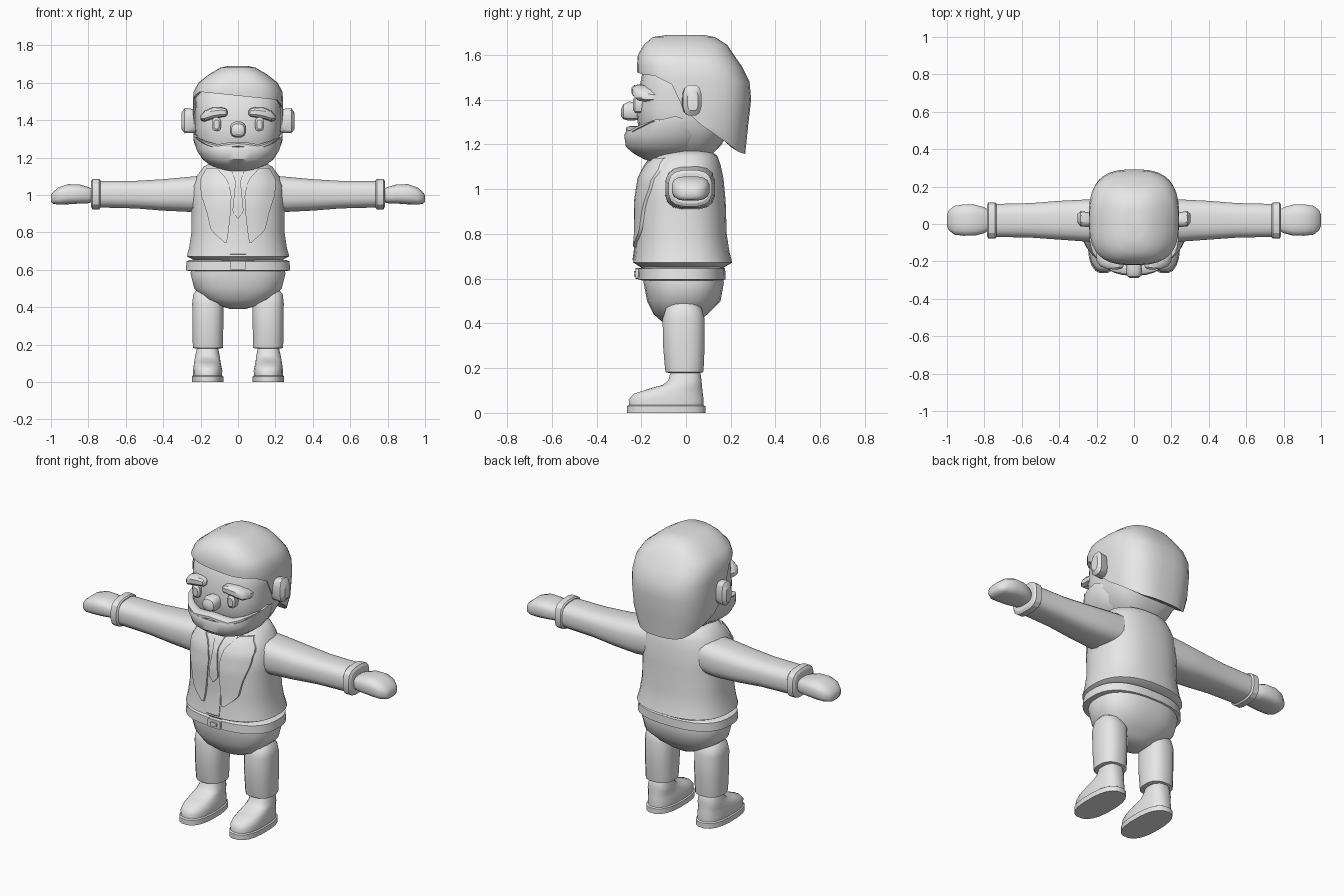
import bpy, bmesh, math

grey = bpy.data.materials.new("plain_grey")
grey.diffuse_color = (0.8, 0.8, 0.8, 1)


def finish(name, bm, angle=35):
    bmesh.ops.remove_doubles(bm, verts=bm.verts, dist=0.0005)
    bmesh.ops.recalc_face_normals(bm, faces=bm.faces)
    me = bpy.data.meshes.new(name)
    bm.to_mesh(me)
    bm.free()
    me.materials.append(grey)
    ob = bpy.data.objects.new(name, me)
    bpy.context.collection.objects.link(ob)
    bpy.ops.object.select_all(action='DESELECT')
    ob.select_set(True)
    bpy.context.view_layer.objects.active = ob
    bpy.ops.object.shade_smooth_by_angle(angle=math.radians(angle))
    return ob


def unit(i, n, p):
    a = 2 * math.pi * (i + 0.5) / n
    f = lambda v: math.copysign(abs(v) ** (2 / p), v)
    return f(math.cos(a)), f(math.sin(a))


def skin(bm, rings, cap=True):
    n = len(rings[0])
    vs = [[bm.verts.new(c) for c in r] for r in rings]
    for a, b in zip(vs, vs[1:]):
        for i in range(n):
            j = (i + 1) % n
            bm.faces.new((a[i], a[j], b[j], b[i]))
    if cap:
        bm.faces.new(vs[0])
        bm.faces.new(vs[-1])


def loft(name, secs, axis='z', n=16, p=2.5, side=1, angle=35):
    """Sections (t, a0, a1, b0, b1): bounds of a rounded ring at t on the axis."""
    rings = []
    for t, a0, a1, b0, b1 in secs:
        ring = []
        for i in range(n):
            u, v = unit(i, n, p)
            a, b = (a0 + a1 + u * (a1 - a0)) / 2, (b0 + b1 + v * (b1 - b0)) / 2
            x, y, z = {'z': (a, b, t), 'x': (t, a, b), 'y': (a, t, b)}[axis]
            ring.append((x * side, y, z))
        rings.append(ring)
    bm = bmesh.new()
    skin(bm, rings)
    return finish(name, bm, angle)


def sym(prof):
    return [(z, -x, x, f, b) for z, x, f, b in prof]


def lookup(prof, z):
    if z <= prof[0][0]:
        return prof[0][1:]
    for a, b in zip(prof, prof[1:]):
        if z <= b[0]:
            k = (z - a[0]) / (b[0] - a[0])
            return [q + k * (r - q) for q, r in zip(a[1:], b[1:])]
    return prof[-1][1:]


def line(pts, t):
    return lookup(pts, t)[0]


# Jacket and trousers: height, half width, front, back
JACKET = [(.65, .235, -.20, .17), (.672, .275, -.237, .208), (.72, .262, -.23, .195),
          (.80, .25, -.222, .183), (.95, .248, -.22, .178), (1.05, .245, -.205, .168),
          (1.11, .215, -.175, .155), (1.15, .185, -.14, .14), (1.17, .15, -.11, .11)]
loft("jacket", sym(JACKET), n=32, p=2.4)
loft("hips", sym([(.39, .04, -.06, .03), (.41, .11, -.11, .06), (.44, .175, -.145, .095),
                  (.50, .235, -.175, .155), (.58, .255, -.19, .17), (.67, .235, -.19, .165)]), n=28)
loft("belt", sym([(.593, .262, -.2, .165), (.597, .28, -.215, .177), (.645, .276, -.213, .176),
                  (.652, .258, -.195, .165)]), n=32)


def plate(name, y0, y1, x, z0, z1):
    loft(name, [(y0, -x, x, z0, z1), (y1, -x, x, z0, z1)], 'y', 8, 8)


plate("buckle", -.225, -.19, .042, .598, .648)
plate("buckle_pin", -.232, -.19, .02, .61, .634)


def jacket_front(x, z):
    hw, f, b = lookup(JACKET, z)
    r = max(0, 1 - (abs(x) / hw) ** 2.4) ** (1 / 2.4)
    return (f + b) / 2 - r * (b - f) / 2


def panel(name, rows, off, side=1):
    """Cloth plate hugging the jacket front; rows are (z, x0, x1)."""
    bm = bmesh.new()
    grid = []
    for k in range(17):
        z = rows[0][0] + (rows[-1][0] - rows[0][0]) * k / 16
        x0, x1 = lookup(rows, z)
        xs = [x0 + (x1 - x0) * i / 4 for i in range(5)]
        layers = [[bm.verts.new((x * side, jacket_front(x, z) - o, z)) for x in xs]
                  for o in (off, -.015)]
        grid.append(layers[0] + layers[1][::-1])
    for a, b in zip(grid, grid[1:]):
        for i in range(10):
            j = (i + 1) % 10
            bm.faces.new((a[i], a[j], b[j], b[i]))
    bm.faces.new(grid[0])
    bm.faces.new(grid[-1])
    finish(name, bm)


# Shirt front, tie, lapels
panel("shirt_front", [(.655, -.042, .042), (.9, -.042, .042), (1.14, -.1, .1)], .004)
panel("tie", [(.875, -.003, .003), (.91, -.03, .03), (1.07, -.014, .014), (1.13, -.035, .035)], .012)
for s, nm in ((-1, "left"), (1, "right")):
    panel("lapel_" + nm, [(.745, .06, .072), (.81, .05, .145), (.9, .04, .165),
                          (1.0, .035, .197), (1.08, .055, .205), (1.14, .11, .17)], .013, s)

# Limbs, ears and face details, mirrored
for s, nm in ((-1, "left"), (1, "right")):
    loft("sleeve_" + nm, [(.12, -.09, .13, .92, 1.11), (.26, -.095, .132, .908, 1.098),
                          (.40, -.085, .125, .915, 1.085), (.55, -.074, .113, .927, 1.076),
                          (.75, -.07, .108, .932, 1.076)], 'x', 16, 2.9, s)
    loft("cuff_" + nm, [(.735, -.07, .108, .93, 1.08), (.742, -.08, .117, .922, 1.087),
                        (.778, -.08, .117, .922, 1.087), (.786, -.066, .104, .936, 1.073)],
         'x', 16, 2.9, s, 25)
    loft("hand_" + nm, [(.77, -.03, .07, .965, 1.03), (.80, -.05, .09, .955, 1.043),
                        (.85, -.063, .104, .953, 1.057), (.91, -.064, .106, .949, 1.058),
                        (.96, -.058, .098, .948, 1.04), (.99, -.035, .075, .952, 1.015),
                        (1.0, -.01, .05, .965, .998)], 'x', 16, 3, s, 50)
    loft("trouser_leg_" + nm, [(.178, .095, .225, -.075, .06), (.182, .08, .242, -.092, .078),
                               (.195, .08, .243, -.095, .08), (.30, .077, .245, -.104, .085),
                               (.42, .077, .246, -.106, .085), (.47, .085, .24, -.09, .07),
                               (.505, .115, .21, -.05, .03)], n=16, p=2.5, side=s)
    loft("shoe_" + nm, [(.025, .085, .24, -.255, .08), (.06, .083, .242, -.258, .08),
                        (.085, .088, .238, -.235, .077), (.107, .093, .235, -.17, .074),
                        (.125, .095, .232, -.105, .072), (.145, .098, .228, -.08, .07),
                        (.18, .105, .22, -.07, .065), (.20, .11, .215, -.06, .05)],
         n=20, p=2.5, side=s, angle=45)
    loft("sole_" + nm, [(0, .078, .248, -.265, .088), (.03, .078, .248, -.265, .088),
                        (.035, .085, .242, -.258, .08)], n=20, p=2.5, side=s)
    loft("ear_" + nm, [(.20, .0, .05, 1.35, 1.44), (.235, -.018, .062, 1.33, 1.46),
                       (.285, -.014, .07, 1.328, 1.467), (.302, .006, .055, 1.35, 1.44)],
         'x', 12, 3, s)
    loft("eye_" + nm, [(-.17, .09, .14, 1.34, 1.415), (-.227, .09, .14, 1.34, 1.415),
                       (-.237, .1, .13, 1.353, 1.402)], 'y', 12, 2.7, s)
    loft("eyebrow_" + nm, [(.055, -.225, -.18, 1.43, 1.45), (.065, -.24, -.17, 1.418, 1.462),
                           (.09, -.245, -.17, 1.415, 1.469), (.14, -.242, -.16, 1.405, 1.466),
                           (.18, -.228, -.14, 1.392, 1.448), (.20, -.2, -.13, 1.4, 1.425)],
         'x', 10, 2.7, s)
    loft("moustache_" + nm, [(0, -.272, -.2, 1.252, 1.285), (.05, -.27, -.2, 1.243, 1.282),
                             (.11, -.258, -.18, 1.236, 1.272), (.17, -.225, -.14, 1.262, 1.288),
                             (.225, -.15, -.09, 1.302, 1.312)], 'x', 8, 2, s)
loft("nose", [(-.19, -.04, .04, 1.31, 1.385), (-.255, -.044, .044, 1.305, 1.393),
              (-.28, -.036, .036, 1.312, 1.38), (-.29, -.02, .02, 1.325, 1.36)], 'y', 12, 2.6)

# Head core
loft("neck", sym([(1.1, .13, -.1, .12), (1.2, .13, -.1, .12)]), n=16)
loft("face", sym([(1.16, .13, -.12, .12), (1.20, .18, -.18, .16), (1.28, .222, -.215, .2),
                  (1.36, .23, -.222, .22), (1.44, .23, -.212, .22), (1.52, .232, -.196, .22),
                  (1.6, .18, -.15, .18)]), n=32, p=2.7)

# Hair and beard: lofts clamped to a hairline that varies around the head
HAIR = [(1.155, .20, -.2, .265), (1.28, .237, -.22, .278), (1.40, .24, -.222, .292),
        (1.48, .242, -.22, .285), (1.55, .239, -.22, .25), (1.60, .212, -.216, .215),
        (1.645, .155, -.19, .185), (1.68, .095, -.15, .13), (1.69, .05, -.08, .08)]
BEARD = [(1.12, .035, -.15, -.07), (1.135, .09, -.19, .0), (1.16, .15, -.235, .06),
         (1.19, .19, -.27, .10), (1.24, .222, -.277, .125), (1.30, .238, -.255, .12),
         (1.36, .238, -.238, .10)]


def clamped(name, prof, edge, keep, lip, p, n=36):
    bm = bmesh.new()
    rings = []
    rows = list(prof)
    if lip < 0:
        rows = rows[::-1]
    for k in range(len(rows), -1, -1):
        ring = []
        for i in range(n):
            u, v = unit(i, n, p)
            limit = edge(u, v)
            z = limit if k == 0 else keep(rows[k - 1][0], limit)
            hw, f, b = lookup(prof, z)
            s = 0.84 if k == 0 else 1
            ring.append((u * hw * s, (f + b) / 2 + v * (b - f) / 2 * s, z + (lip if k == 0 else 0)))
        rings.append(ring)
    skin(bm, rings)
    finish(name, bm, 40)


def hairline(u, v):
    y = .03 + .25 * v
    base = line([(-.14, 1.53), (-.06, 1.49), (.0, 1.32), (.08, 1.28), (.25, 1.165), (.28, 1.157)], y)
    return base - (.025 * u if y < -.05 else 0)


def beardline(u, v):
    return line([(-1, 1.255), (-.85, 1.255), (-.4, 1.305), (.2, 1.33), (.7, 1.26), (1, 1.22)], v)


clamped("hair", HAIR, hairline, max, .02, 2.8)
clamped("beard", BEARD, beardline, min, -.012, 2.3)
